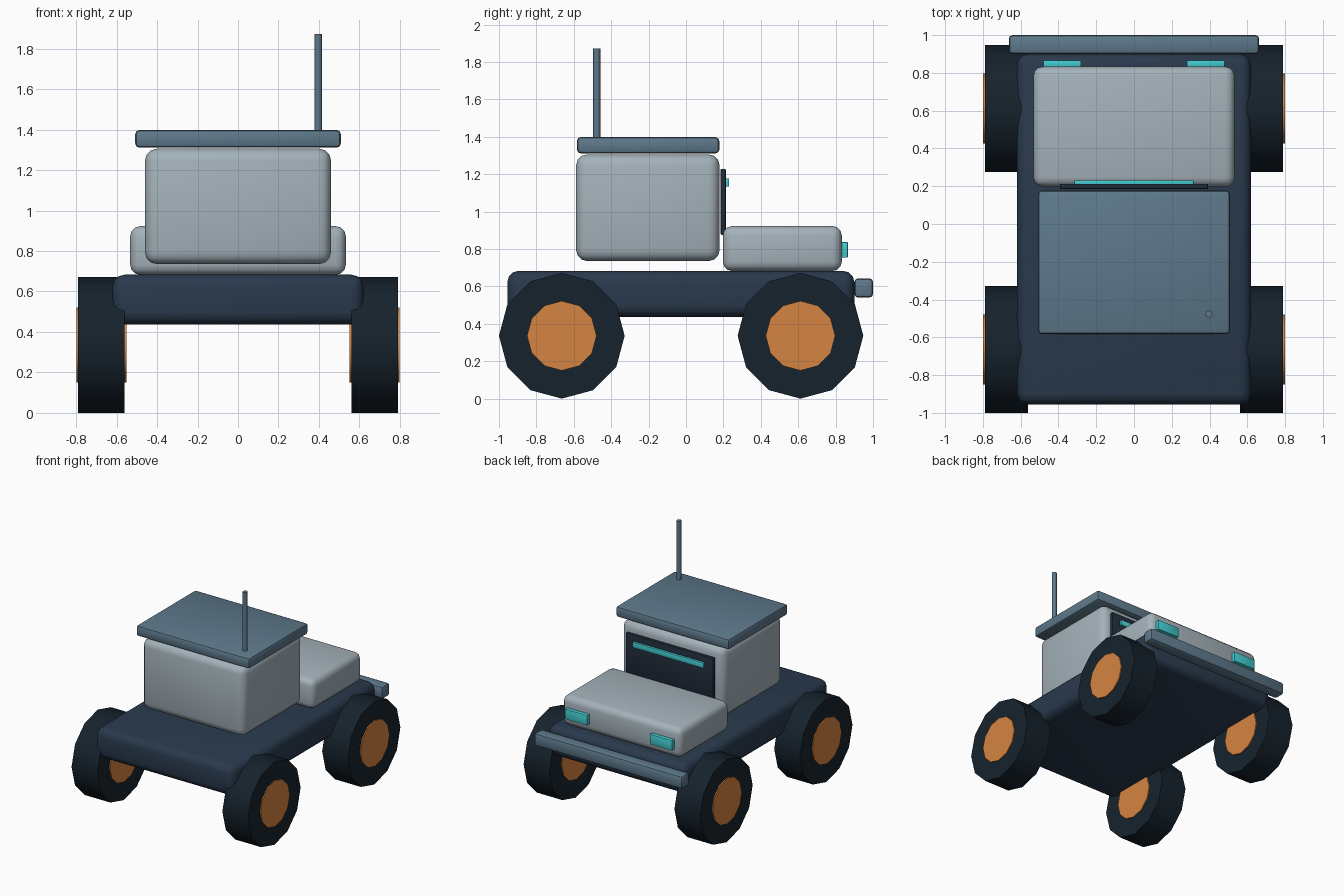
import bpy, math

if "Cube" in bpy.data.objects:
    bpy.data.objects.remove(bpy.data.objects["Cube"])


def material(name, hex_rgb):
    m = bpy.data.materials.new(name)
    rgb = [((hex_rgb >> s & 255) / 255) ** 2.2 for s in (16, 8, 0)]
    m.diffuse_color = (*rgb, 1)
    m.use_nodes = True
    m.node_tree.nodes["Principled BSDF"].inputs["Base Color"].default_value = m.diffuse_color
    return m


BODY = material("pale_paint", 0xA3B1B9)
FRAME = material("dark_frame", 0x2D3C4E)
TRIM = material("blue_grey_trim", 0x5E788A)
RUBBER = material("rubber", 0x1C2730)
HUB = material("copper", 0xD48343)
GLOW = material("cyan_light", 0x45CCD0)
GLASS = material("dark_glass", 0x252F3D)


def finish(name, mat, bevel=0, segments=2, angle=40):
    ob = bpy.context.object
    ob.name = name
    ob.data.materials.append(mat)
    if bevel:
        mod = ob.modifiers.new("bevel", 'BEVEL')
        mod.width, mod.segments = bevel, segments
        bpy.ops.object.modifier_apply(modifier=mod.name)
    bpy.ops.object.shade_smooth_by_angle(angle=math.radians(angle))
    return ob


def box(name, x, y, z, mat, bevel=0, segments=2):
    """Box from (min, max) ranges on each axis."""
    bpy.ops.mesh.primitive_cube_add(
        size=1, location=[(a + b) / 2 for a, b in (x, y, z)])
    bpy.context.object.scale = [b - a for a, b in (x, y, z)]
    bpy.ops.object.transform_apply(location=False, rotation=False, scale=True)
    return finish(name, mat, bevel, segments)


def wheel_disc(name, x, y, radius, width, mat):
    bpy.ops.mesh.primitive_cylinder_add(
        vertices=12, radius=radius, depth=width,
        location=(x, y, 0.336), rotation=(0, math.pi / 2, 0))
    return finish(name, mat)


# Body
box("chassis", (-0.62, 0.62), (-0.955, 0.90), (0.437, 0.683), FRAME, 0.06, 3)
box("cabin", (-0.46, 0.46), (-0.588, 0.18), (0.735, 1.306), BODY, 0.06, 3)
box("roof", (-0.508, 0.508), (-0.583, 0.178), (1.311, 1.398), TRIM, 0.02)
box("hood", (-0.533, 0.533), (0.197, 0.833), (0.682, 0.923), BODY, 0.05, 3)
box("bumper", (-0.663, 0.663), (0.90, 1.0), (0.54, 0.643), TRIM, 0.02)

# Windscreen with light strip
box("windscreen", (-0.392, 0.392), (0.185, 0.213), (0.875, 1.228), GLASS, 0.006)
box("light_strip", (-0.317, 0.317), (0.208, 0.231), (1.134, 1.178), GLOW, 0.004)

# Headlights
for side, s in (("left", -1), ("right", 1)):
    box(f"headlight_{side}", (s * 0.38 - 0.1, s * 0.38 + 0.1),
        (0.832, 0.866), (0.754, 0.837), GLOW, 0.005)

# Antenna
bpy.ops.mesh.primitive_cylinder_add(
    vertices=8, radius=0.019, depth=0.48, location=(0.397, -0.477, 1.632))
finish("antenna", TRIM, angle=50)

# Wheels: tyre plus slightly wider hub
for side, s in (("left", -1), ("right", 1)):
    for end, y in (("front", -0.664), ("rear", 0.612)):
        wheel_disc(f"tyre_{end}_{side}", s * 0.675, y, 0.336, 0.23, RUBBER)
        wheel_disc(f"hub_{end}_{side}", s * 0.675, y, 0.186, 0.247, HUB)
